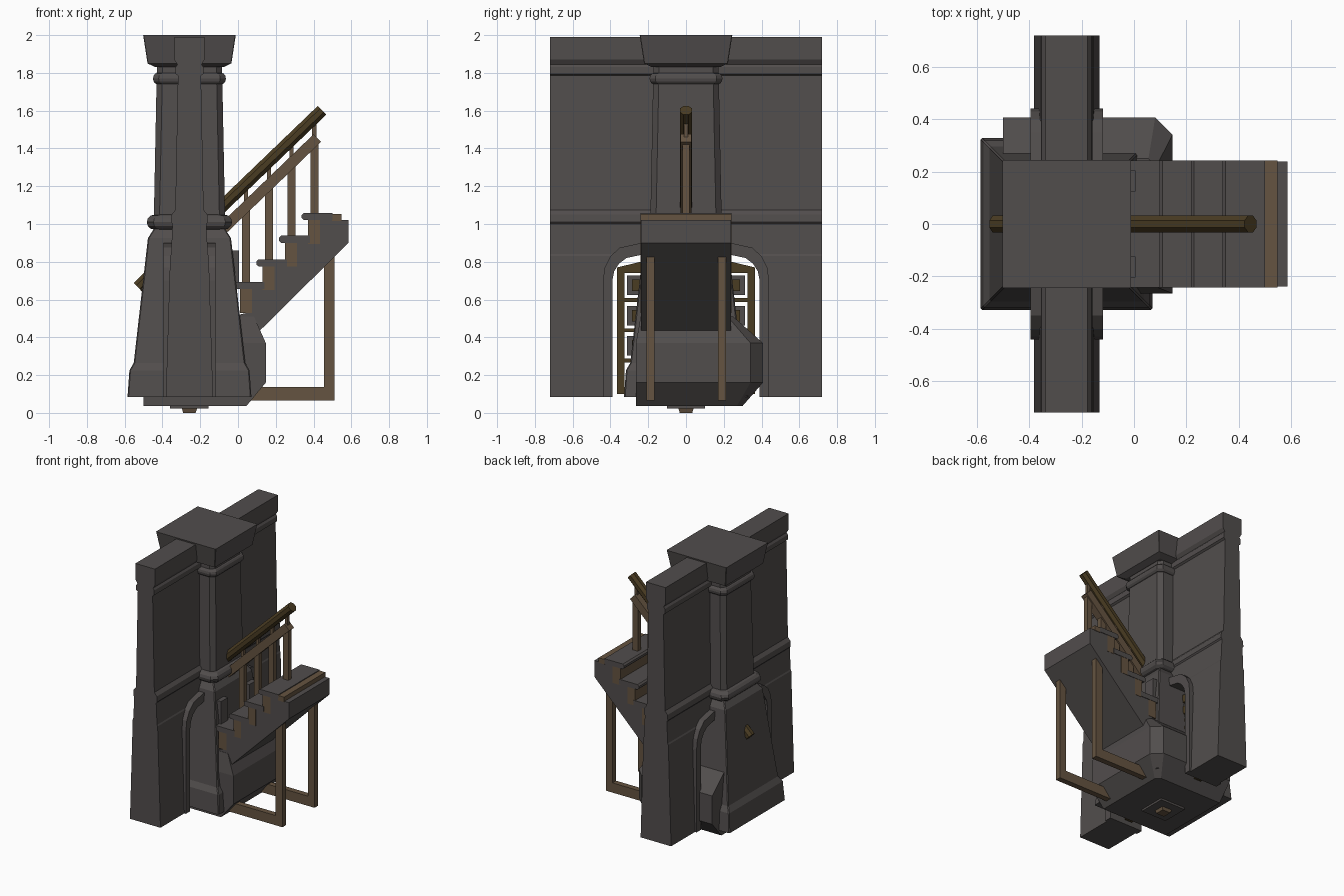
import bpy, bmesh, math
from mathutils import Vector

if "Cube" in bpy.data.objects:
    bpy.data.objects.remove(bpy.data.objects["Cube"])


def material(name, rgb):
    m = bpy.data.materials.new(name)
    m.diffuse_color = (*rgb, 1)
    m.use_nodes = True
    m.node_tree.nodes["Principled BSDF"].inputs["Base Color"].default_value = m.diffuse_color
    return m


STONE = material("dark stone", (0.083, 0.075, 0.073))
WOOD = material("brown wood", (0.130, 0.088, 0.052))
GOLD = material("dark olive wood", (0.068, 0.045, 0.016))
CX = -0.257  # centre line of pillar and wall


def loft(name, rings, mat):
    """Solid skinned through a list of rings with equal point counts."""
    bm = bmesh.new()
    rows = [[bm.verts.new(p) for p in r] for r in rings]
    n = len(rows[0])
    for a, b in zip(rows, rows[1:]):
        for i in range(n):
            j = (i + 1) % n
            bm.faces.new((a[i], a[j], b[j], b[i]))
    bm.faces.new(rows[0][::-1])
    bm.faces.new(rows[-1])
    bmesh.ops.recalc_face_normals(bm, faces=bm.faces)
    me = bpy.data.meshes.new(name)
    bm.to_mesh(me)
    bm.free()
    me.materials.append(mat)
    ob = bpy.data.objects.new(name, me)
    bpy.context.collection.objects.link(ob)
    return ob


def prism_y(name, pts, y0, y1, mat):
    return loft(name, [[(x, y, z) for x, z in pts] for y in (y0, y1)], mat)


def prism_x(name, pts, x0, x1, mat):
    return loft(name, [[(x, y, z) for y, z in pts] for x in (x0, x1)], mat)


def box(name, x0, x1, y0, y1, z0, z1, mat):
    return prism_y(name, [(x0, z0), (x1, z0), (x1, z1), (x0, z1)], y0, y1, mat)


def square_loft(name, profile, mat, chamfer):
    """Chamfered square tower from (z, half width) pairs."""
    rings = []
    for z, h in profile:
        c = h - chamfer
        o = [(h, -c), (h, c), (c, h), (-c, h), (-h, c), (-h, -c), (-c, -h), (c, -h)]
        rings.append([(CX + x, y, z) for x, y in o])
    return loft(name, rings, mat)


def bead(z0, z1, inner, outer):
    """Half-round moulding profile."""
    zc, r = (z0 + z1) / 2, (z1 - z0) / 2
    return [(zc - r * math.cos(t), inner + (outer - inner) * math.sin(t))
            for t in [math.pi * i / 6 for i in range(7)]]


def beam(name, p, q, radius, sides, mat):
    """Straight bar in the xz plane between two points."""
    p, q = Vector(p), Vector(q)
    d = (q - p).normalized()
    u, v = Vector((0, 1, 0)), d.cross(Vector((0, 1, 0)))
    ang = [2 * math.pi * (i + 0.5) / sides for i in range(sides)]
    return loft(name, [[tuple(c + radius * (math.cos(a) * u + math.sin(a) * v)) for a in ang]
                       for c in (p, q)], mat)


# Pillar: flared base, shaft, mouldings and capital
square_loft("pillar_base", [(0.085, 0.328), (0.225, 0.318), (0.265, 0.295),
                            (0.925, 0.22), (0.98, 0.185)], STONE, 0.006)
square_loft("pillar_shaft", [(0.97, 0.19), (1.06, 0.188), (1.86, 0.172)], STONE, 0.03)
square_loft("lower_ring", bead(0.97, 1.05, 0.185, 0.226), STONE, 0.035)
square_loft("upper_ring", bead(1.74, 1.80, 0.17, 0.193), STONE, 0.03)
square_loft("capital", [(1.83, 0.18), (1.85, 0.222), (2.0, 0.245)], STONE, 0.003)

# Wall with moulded profile, cut by the arched opening
half = [(0.085, 0.125), (0.83, 0.102), (0.84, 0.097), (1.0, 0.09), (1.01, 0.098),
        (1.05, 0.095), (1.075, 0.075), (1.785, 0.061), (1.795, 0.074), (1.83, 0.074),
        (1.845, 0.064), (1.87, 0.08), (1.99, 0.08)]
wall = prism_y("wall", [(CX + w, z) for z, w in half] + [(CX - w, z) for z, w in half[::-1]],
               -0.72, 0.72, STONE)


def arch(h):
    return h + [(-y, z) for y, z in h[::-1]]


outer = arch([(0.44, 0.085), (0.44, 0.70), (0.43, 0.77), (0.40, 0.83), (0.35, 0.875), (0.235, 0.90)])
inner = arch([(0.39, 0.085), (0.39, 0.70), (0.38, 0.75), (0.355, 0.79), (0.315, 0.82), (0.235, 0.837)])
hole = arch([(0.40, 0.0)] + [(y + 0.01, z + 0.01) for y, z in inner[1:6]])
cutter = prism_x("arch_cutter", hole, -1, 0.5, STONE)
cutter.hide_render = True
mod = wall.modifiers.new("arch", 'BOOLEAN')
mod.object, mod.operation, mod.solver = cutter, 'DIFFERENCE', 'EXACT'
bpy.context.view_layer.objects.active = wall
bpy.ops.object.modifier_apply(modifier="arch")
bpy.data.objects.remove(cutter)
prism_x("arch_trim", outer + inner[::-1], CX - 0.138, CX + 0.138, STONE)

# Panelled gate inside the arch
for s, side in ((-1, "front"), (1, "back")):
    def gate(name, y0, y1, z0, z1, t, mat):
        box(f"gate_{name}_{side}", CX - t, CX + t, s * y0, s * y1, z0, z1, mat)
    gate("stile", 0.325, 0.365, 0.10, 0.77, 0.03, GOLD)
    prism_x(f"gate_top_{side}", [(0, 0.74), (s * 0.365, 0.74), (s * 0.365, 0.77),
                                 (s * 0.24, 0.80), (0, 0.80)], CX - 0.03, CX + 0.03, GOLD)
    for i, z in enumerate((0.675, 0.515, 0.355)):
        gate(f"panel_{i}", 0.15, 0.312, z - 0.052, z + 0.052, 0.025, STONE)
        gate(f"panel_core_{i}", 0.15, 0.285, z - 0.03, z + 0.03, 0.035, GOLD)
        gate(f"bar_{i}", 0.15, 0.33, z - 0.088, z - 0.067, 0.03, GOLD)
    # raised panels on the pillar face beside the stair
    box(f"face_panel_{side}", -0.06, 0.005, s * 0.125, s * 0.205, 0.68, 0.86, STONE)

# Faceted footing block under the stair


def footing_ring(z, x1, y0, y1, c):
    return [(-0.5, y0, z), (x1, y0, z), (x1, y1 - c, z), (x1 - c, y1, z), (-0.5, y1, z)]


loft("footing_block", [footing_ring(0.037, 0.045, -0.265, 0.30, 0.03),
                       footing_ring(0.16, 0.147, -0.265, 0.407, 0.066),
                       footing_ring(0.37, 0.147, -0.265, 0.407, 0.066),
                       footing_ring(0.51, 0.085, -0.24, 0.25, 0.03)], STONE)
box("bottom_plate", -0.36, -0.155, -0.1, 0.1, 0.022, 0.04, STONE)
loft("bottom_peg", [[(CX + a * w, b * w, z) for a, b in ((-1, -1), (1, -1), (1, 1), (-1, 1))]
                    for z, w in ((0, 0.033), (0.03, 0.042))], WOOD)

# Stair: sloped body, wooden risers, round-nosed treads
steps = [(0.01, 0.655), (0.13, 0.775), (0.25, 0.90), (0.37, 1.02)]
body = [(-0.08, 0.42), (-0.08, 0.50), (0.05, 0.53)]
for x, z in steps:
    body += [(x + 0.05, z), (x + 0.17, z)]
body[-1] = (0.585, 1.02)
body += [(0.585, 0.90), (0.105, 0.425)]
prism_y("stair_body", body, -0.238, 0.238, STONE)
for i, (x, z) in enumerate(steps):
    box(f"riser_{i}", x, x + 0.063, -0.24, 0.24, z - 0.125, z, WOOD)
    x0, x1 = x - 0.033, (x + 0.13 if i < 3 else 0.5)
    prism_y(f"tread_{i}", [(x0 + 0.012, z), (x1, z), (x1, z + 0.038), (x0 + 0.012, z + 0.038),
                           (x0, z + 0.027), (x0, z + 0.011)], -0.242, 0.242, STONE)
box("landing_strip", 0.497, 0.547, -0.242, 0.242, 1.015, 1.052, WOOD)

# Handrail, lower rail and balusters
beam("handrail", (-0.53, 0, 0.665), (0.445, 0, 1.602), 0.035, 8, GOLD)
beam("lower_rail", (-0.12, 0, 0.935), (0.42, 0, 1.455), 0.04, 4, WOOD)
for i, x in enumerate((0.042, 0.165, 0.283, 0.404)):
    mid = 1.09 + (x - 0.042) * 0.963
    box(f"baluster_{i}", x - 0.021, x + 0.021, -0.018, 0.018, steps[i][1] + 0.03, mid, WOOD)
    box(f"spindle_{i}", x - 0.011, x + 0.011, -0.011, 0.011, mid, mid + 0.12, WOOD)

# L-shaped support frames under the stair
for y, side in ((-0.187, "front"), (0.19, "back")):
    prism_y(f"support_frame_{side}", [(0.04, 0.065), (0.51, 0.065), (0.51, 0.85), (0.455, 0.85),
                                      (0.455, 0.137), (0.04, 0.137)], y - 0.021, y + 0.021, WOOD)
